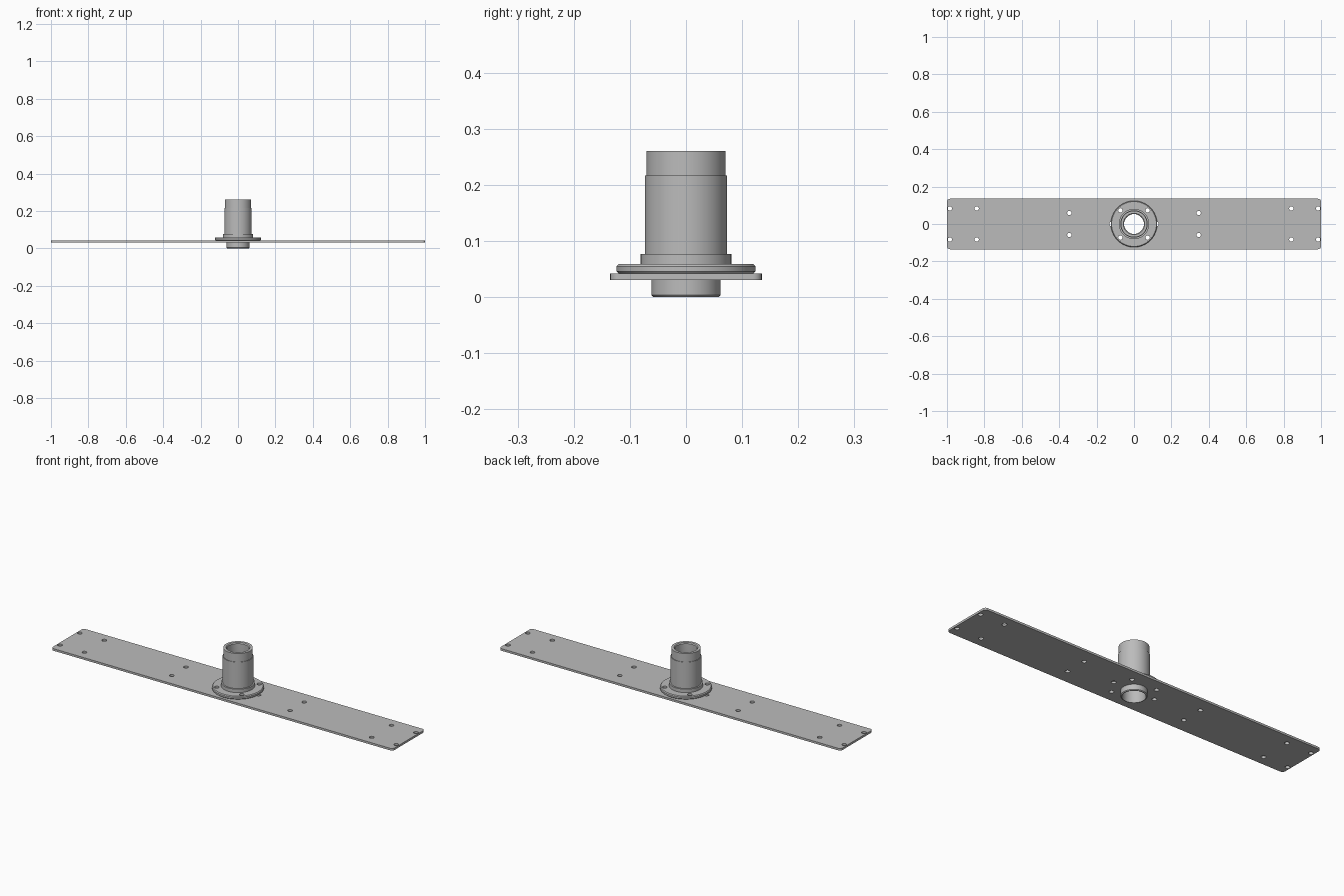
import bpy, bmesh, math

cube = bpy.data.objects.get("Cube")
if cube:
    bpy.data.objects.remove(cube, do_unlink=True)

# One plain metal colour
metal = bpy.data.materials.new("grey metal")
metal.use_nodes = True
colour = (0.5, 0.5, 0.5, 1.0)
metal.diffuse_color = colour
metal.node_tree.nodes["Principled BSDF"].inputs["Base Color"].default_value = colour


def activate(obj):
    bpy.ops.object.select_all(action='DESELECT')
    obj.select_set(True)
    bpy.context.view_layer.objects.active = obj


def link(name, data):
    obj = bpy.data.objects.new(name, data)
    bpy.context.collection.objects.link(obj)
    return obj


def circle(x, y, r, n):
    return [(x + r * math.cos(math.tau * i / n), y + r * math.sin(math.tau * i / n))
            for i in range(n)]


def rounded_rect(hx, hy, r, steps=6):
    pts = []
    for k, (sx, sy) in enumerate([(1, 1), (-1, 1), (-1, -1), (1, -1)]):
        for i in range(steps + 1):
            a = math.pi / 2 * (k + i / steps)
            pts.append((sx * (hx - r) + r * math.cos(a), sy * (hy - r) + r * math.sin(a)))
    return pts


# Hole positions, mirrored to all four quadrants
SIGNS = [(sx, sy) for sx in (-1, 1) for sy in (-1, 1)]
flange_holes = [(sx * 0.073, sy * 0.073) for sx, sy in SIGNS]
plate_holes = [(sx * x, sy * y) for sx, sy in SIGNS
               for x, y in ((0.984, 0.083), (0.841, 0.083), (0.346, 0.059))]
plate_holes += flange_holes + [(-0.121, 0), (0.121, 0)]

# Long mounting plate: filled outline with holes, given thickness
Z0, Z1 = 0.031, 0.042
curve = bpy.data.curves.new("mounting_plate", 'CURVE')
curve.dimensions = '2D'
curve.fill_mode = 'BOTH'
curve.extrude = (Z1 - Z0) / 2
loops = [rounded_rect(1.0, 0.135, 0.016), circle(0, 0, 0.0605, 64)]
loops += [circle(x, y, 0.0115, 20) for x, y in plate_holes]
for pts in loops:
    spline = curve.splines.new('POLY')
    spline.points.add(len(pts) - 1)
    for p, (x, y) in zip(spline.points, pts):
        p.co = (x, y, 0, 1)
    spline.use_cyclic_u = True
plate = link("mounting_plate", curve)
plate.location.z = (Z0 + Z1) / 2
activate(plate)
bpy.ops.object.convert(target='MESH')
plate = bpy.context.object
plate.data.materials.clear()
plate.data.materials.append(metal)

# Flanged hub: closed (radius, z) profile turned around z
profile = [(0.058, 0.0), (0.0615, 0.004), (0.0615, 0.042), (0.120, 0.042),
           (0.124, 0.046), (0.124, 0.055), (0.120, 0.059), (0.081, 0.059),
           (0.081, 0.077), (0.0735, 0.077), (0.0735, 0.217), (0.0705, 0.217),
           (0.0705, 0.261), (0.057, 0.261), (0.053, 0.256), (0.053, 0.005),
           (0.055, 0.0)]
SEG = 72
bm = bmesh.new()
rings = [[bm.verts.new((x, y, z)) for x, y in circle(0, 0, r, SEG)] for r, z in profile]
for k, ring in enumerate(rings):
    nxt = rings[(k + 1) % len(rings)]
    for i in range(SEG):
        j = (i + 1) % SEG
        bm.faces.new((ring[i], ring[j], nxt[j], nxt[i]))
bmesh.ops.recalc_face_normals(bm, faces=bm.faces)
mesh = bpy.data.meshes.new("flanged_hub")
bm.to_mesh(mesh)
bm.free()
hub = link("flanged_hub", mesh)
mesh.materials.append(metal)

# Bolt holes through the flange
bm = bmesh.new()
for x, y in flange_holes:
    made = bmesh.ops.create_cone(bm, cap_ends=True, segments=20, radius1=0.0115,
                                 radius2=0.0115, depth=0.04)
    bmesh.ops.translate(bm, verts=made["verts"], vec=(x, y, 0.05))
mesh = bpy.data.meshes.new("bolt_hole_cutter")
bm.to_mesh(mesh)
bm.free()
mesh.materials.append(metal)
cutter = link("bolt_hole_cutter", mesh)
cutter.hide_render = True
cut = hub.modifiers.new("bolt holes", 'BOOLEAN')
cut.operation = 'DIFFERENCE'
cut.solver = 'EXACT'
cut.object = cutter
activate(hub)
bpy.ops.object.modifier_apply(modifier=cut.name)
bpy.data.objects.remove(cutter, do_unlink=True)

# Smooth round walls with crisp edges
for obj in (plate, hub):
    activate(obj)
    bpy.ops.object.shade_smooth_by_angle(angle=math.radians(30))
